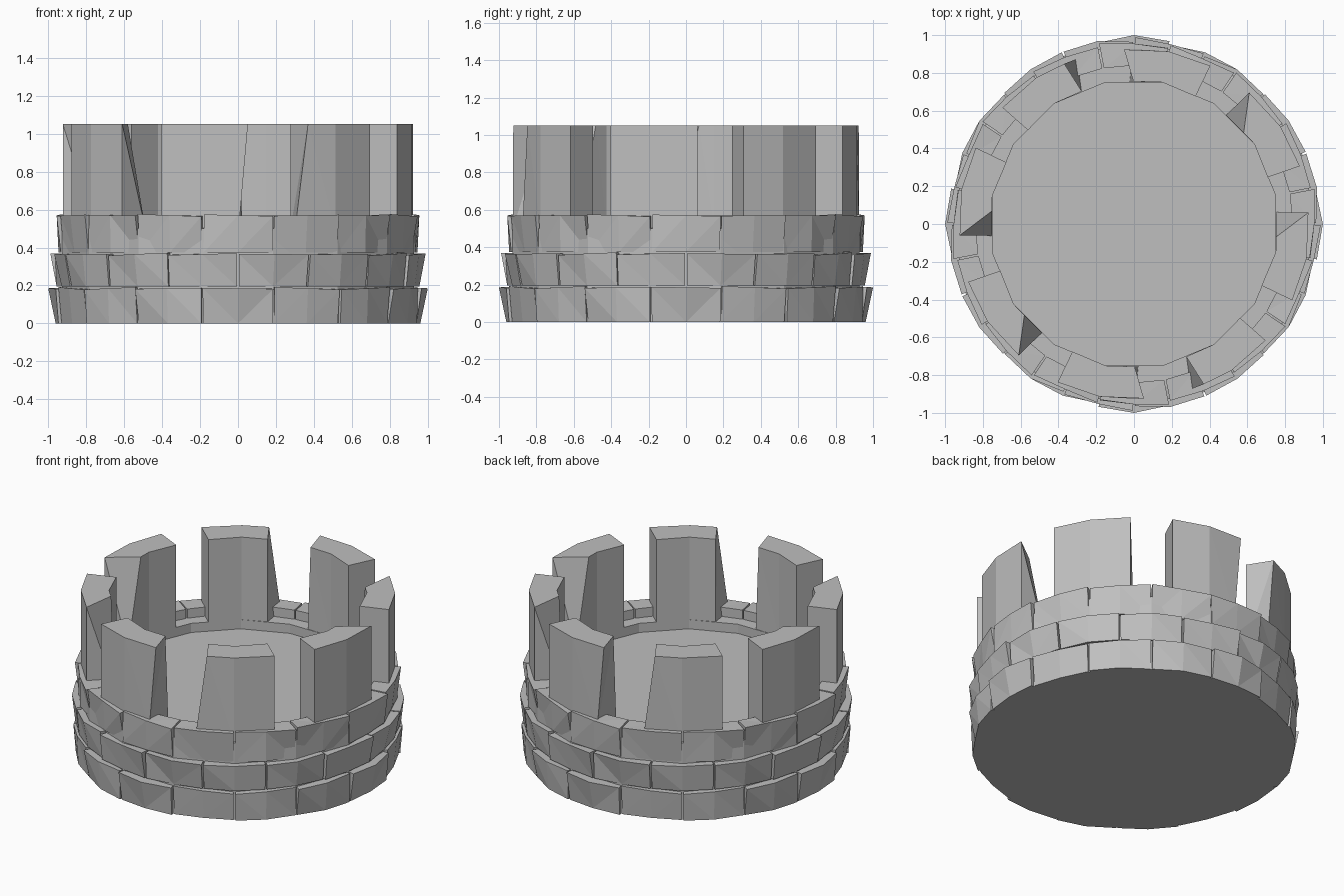
import bpy, bmesh, math, random
from mathutils import Vector

old = bpy.data.objects.get("Cube")
if old:
    bpy.data.objects.remove(old, do_unlink=True)

STEP = 22.5   # the tower has sixteen sides

stone = bpy.data.materials.new("light grey stone")
stone.use_nodes = True
grey = (0.52, 0.52, 0.52, 1)
stone.diffuse_color = grey
stone.node_tree.nodes["Principled BSDF"].inputs["Base Color"].default_value = grey


def polar(radius, angle, z):
    a = math.radians(angle)
    return Vector((radius * math.cos(a), radius * math.sin(a), z))


def loft(bm, rings, closed=False):
    """Join rings of points; cap the ends, or close the last ring onto the first."""
    vs = [[bm.verts.new(p) for p in ring] for ring in rings]
    pairs = list(zip(vs, vs[1:])) + ([(vs[-1], vs[0])] if closed else [])
    for low, high in pairs:
        n = len(low)
        for i in range(n):
            j = (i + 1) % n
            bm.faces.new((low[i], low[j], high[j], high[i]))
    if not closed:
        bm.faces.new(vs[0][::-1])
        bm.faces.new(vs[-1])


def finish(bm, name):
    bmesh.ops.triangulate(bm, faces=[f for f in bm.faces if len(f.verts) < 7])
    bmesh.ops.recalc_face_normals(bm, faces=bm.faces)
    mesh = bpy.data.meshes.new(name)
    bm.to_mesh(mesh)
    bm.free()
    mesh.materials.append(stone)
    obj = bpy.data.objects.new(name, mesh)
    bpy.context.collection.objects.link(obj)


def ring16(radius, z):
    return [polar(radius, STEP * (i + 0.5), z) for i in range(16)]


# Solid core with a sunken floor inside a low rim
bm = bmesh.new()
loft(bm, [ring16(0.945, 0), ring16(0.945, 0.5), ring16(0.88, 0.51),
          ring16(0.765, 0.51), ring16(0.765, 0.45)])
finish(bm, "tower_core")

# Three courses of rough bricks, repeating every quarter turn
random.seed(4)
for course, (z0, z1, shift, base) in enumerate(
        [(0.0, 0.185, 0.5, 0.965), (0.195, 0.365, 0.0, 0.965), (0.375, 0.57, 0.5, 0.95)]):
    bm = bmesh.new()
    quarter = []
    for k in range(4):
        low = [base - 0.01 + random.uniform(-0.012, 0.012) for _ in range(3)]
        high = [base + 0.012 + random.uniform(-0.015, 0.012) for _ in range(3)]
        slope = random.uniform(-0.008, 0.008)
        quarter.append((low, high, slope))
    if course == 0:
        quarter[3][1][1] = 1.0
    for i in range(16):
        low, high, slope = quarter[i % 4]
        a0 = STEP * (i + shift) + 0.3
        angles = [a0, a0 + STEP / 2 - 0.3, a0 + STEP - 0.6]
        tilt = [slope, 0, -slope]

        def brick_ring(radii, z, lean):
            outer = [polar(r, a, z + t * lean) for r, a, t in zip(radii, angles, tilt)]
            inner = [polar(0.84, a, z) for a in angles[::-1]]
            return outer + inner
        loft(bm, [brick_ring(low, z0, 0), brick_ring(high, z1, 1)])
    finish(bm, "brick_course_%d" % (course + 1))

# Eight merlons: straight end, middle, then the worn end's angles
# (outer top, outer bottom, inner top, inner bottom) relative to the middle
MIDDLE = STEP / 2
thin = (14.5, 11.5, 11.5, 13)
wide = (15, 15, 6, 16)
flared = (-15, -19.5, -17, -17)
merlons = [(-MIDDLE, wide), (3 * MIDDLE, wide), (7 * MIDDLE, thin), (15 * MIDDLE, wide),
           (19 * MIDDLE, wide), (23 * MIDDLE, thin),
           (128.5, flared), (308.5, flared)]
for n, (mid, (ot, ob, it, ib)) in enumerate(merlons):
    bm = bmesh.new()
    straight = -14.5 if ot > 0 else 10
    corner = 0 if ot > 0 else -5

    def merlon_ring(outer_end, inner_end, z):
        return [polar(0.93, mid + straight, z), polar(0.932, mid + corner, z),
                polar(0.925, mid + outer_end, z), polar(0.755, mid + inner_end, z),
                polar(0.765, mid + corner, z), polar(0.75, mid + straight, z)]
    loft(bm, [merlon_ring(ob, ib, 0.5), merlon_ring(ot, it, 1.05)])
    finish(bm, "merlon_%d" % (n + 1))
